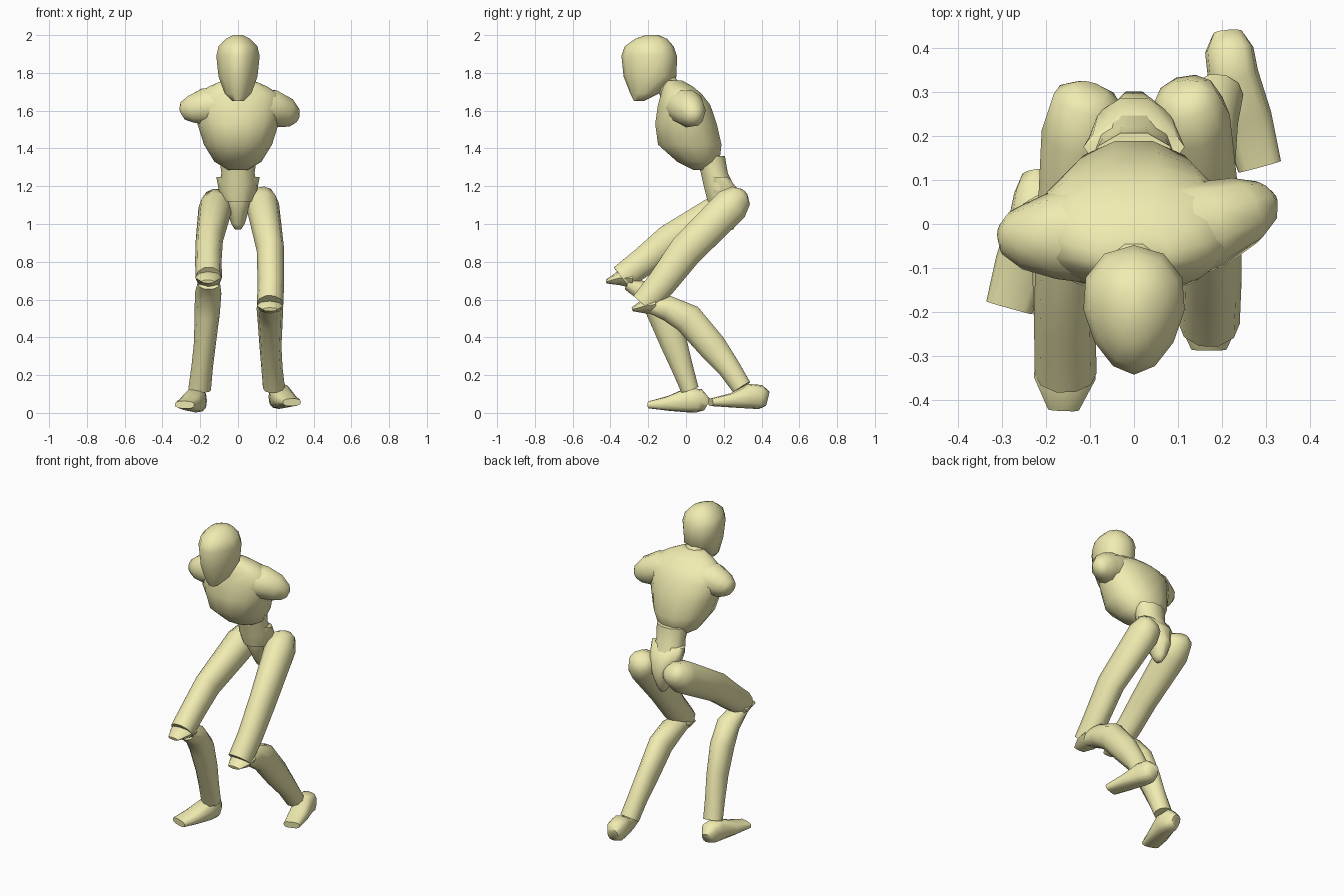
import bpy, bmesh, math
from mathutils import Vector

mat = bpy.data.materials.new("pale_yellow")
mat.diffuse_color = (0.88, 0.84, 0.44, 1)


def loft(name, rings, n=10, axis=None, ref=(1, 0, 0), power=1.0, egg=0.0):
    """Skin rings (x, y, z, half width, half depth) along a path."""
    bm = bmesh.new()
    pts = [Vector(r[:3]) for r in rings]
    loops = []
    for i, r in enumerate(rings):
        t = Vector(axis) if axis else pts[min(i + 1, len(pts) - 1)] - pts[max(i - 1, 0)]
        t.normalize()
        side = Vector(ref)
        side = (side - t * side.dot(t)).normalized()
        up = t.cross(side)
        loop = []
        for k in range(n):
            a = 2 * math.pi * k / n
            c, s = math.cos(a), math.sin(a)
            c = math.copysign(abs(c) ** power, c)
            s = math.copysign(abs(s) ** power, s)
            loop.append(bm.verts.new(pts[i] + side * c * r[3] * (1 + egg * s) + up * s * r[4]))
        loops.append(loop)
    for a, b in zip(loops, loops[1:]):
        for k in range(n):
            bm.faces.new((a[k], a[(k + 1) % n], b[(k + 1) % n], b[k]))
    bm.faces.new(loops[0])
    bm.faces.new(loops[-1])
    bmesh.ops.recalc_face_normals(bm, faces=bm.faces)
    me = bpy.data.meshes.new(name)
    bm.to_mesh(me)
    bm.free()
    ob = bpy.data.objects.new(name, me)
    bpy.context.collection.objects.link(ob)
    me.materials.append(mat)
    bpy.ops.object.select_all(action='DESELECT')
    ob.select_set(True)
    bpy.context.view_layer.objects.active = ob
    bpy.ops.object.shade_smooth_by_angle(angle=math.radians(62))
    return ob


UP = (0, 0, 1)

# Head: egg shape, narrower toward the face
loft("head", [(0, -.25, 1.65, .03, .025), (0, -.22, 1.69, .07, .075),
              (0, -.19, 1.78, .103, .14), (0, -.195, 1.89, .115, .147),
              (0, -.195, 1.94, .103, .13), (0, -.185, 1.98, .065, .085),
              (0, -.18, 2.0, .025, .035)], 12, UP, egg=.2)
loft("neck", [(0, -.06, 1.66, .08, .07), (0, -.1, 1.74, .065, .06),
              (0, -.14, 1.82, .06, .055)], 10)

# Ribcage, leaning forward, flaring into the shoulder line
loft("chest", [(0, .08, 1.285, .05, .04), (0, .065, 1.33, .125, .115),
               (0, .02, 1.42, .18, .172), (0, 0, 1.53, .215, .167),
               (0, -.01, 1.63, .235, .142), (0, -.025, 1.69, .215, .11),
               (0, -.045, 1.73, .15, .08), (0, -.065, 1.76, .08, .045)], 14, UP, power=.95)

# Shoulder stubs, body turned slightly
loft("right_shoulder", [(.06, -.02, 1.63, .12, .09), (.18, 0, 1.615, .1, .1),
                        (.25, .03, 1.59, .08, .085), (.295, .05, 1.565, .05, .055),
                        (.312, .058, 1.555, .02, .025)], 10, ref=(0, 1, 0))
loft("left_shoulder", [(-.06, -.02, 1.63, .12, .09), (-.18, -.025, 1.622, .1, .1),
                       (-.25, -.028, 1.607, .075, .075), (-.29, -.02, 1.6, .05, .05),
                       (-.303, -.018, 1.595, .02, .02)], 10, ref=(0, 1, 0))

# Waist and wedge-shaped pelvis
loft("waist", [(0, .13, 1.36, .1, .08), (0, .15, 1.27, .088, .075),
               (0, .175, 1.2, .1, .085), (0, .195, 1.12, .08, .085)], 10, UP)
loft("pelvis", [(0, .175, 1.25, .115, .05), (0, .2, 1.17, .1, .09),
                (0, .22, 1.08, .06, .085), (0, .225, 1.0, .035, .045),
                (0, .225, .97, .015, .025)], 10, UP)

# Thighs
loft("right_thigh", [(.11, .305, 1.165, .04, .03), (.117, .288, 1.148, .072, .07),
                     (.13, .24, 1.1, .088, .1),
                     (.172, .0, .86, .073, .095), (.174, -.13, .685, .07, .082),
                     (.17, -.225, .575, .07, .073)], 10)
loft("left_thigh", [(-.1, .305, 1.145, .04, .03), (-.107, .285, 1.13, .076, .068),
                    (-.12, .205, 1.08, .09, .1),
                    (-.152, -.09, .91, .072, .09), (-.157, -.22, .805, .07, .08),
                    (-.155, -.34, .715, .07, .073)], 10)

# Pointed knee flaps
loft("right_knee", [(.17, -.16, .575, .068, .05), (.17, -.22, .565, .07, .04),
                    (.17, -.285, .548, .04, .01)], 8)
loft("left_knee", [(-.155, -.28, .71, .068, .05), (-.157, -.35, .715, .07, .04),
                   (-.16, -.422, .695, .035, .01)], 8)

# Shins with calf bulge
loft("right_shin", [(.168, -.22, .575, .06, .035), (.168, -.1, .555, .07, .07),
                    (.17, .01, .5, .067, .085), (.172, .14, .35, .058, .08),
                    (.18, .23, .235, .056, .063), (.19, .295, .135, .058, .055)], 10)
loft("left_shin", [(-.155, -.31, .685, .06, .035), (-.158, -.2, .635, .07, .065),
                   (-.163, -.13, .53, .067, .08), (-.175, -.065, .37, .058, .075),
                   (-.19, -.02, .24, .057, .06), (-.203, .02, .125, .06, .05)], 10)

# Feet, toes turned outward
loft("right_foot", [(.213, .431, .075, .035, .04), (.216, .395, .084, .055, .064),
                    (.225, .335, .088, .058, .066), (.255, .24, .066, .058, .038),
                    (.285, .13, .056, .05, .02)], 12, power=.75)
loft("left_foot", [(-.225, .108, .045, .032, .036), (-.218, .07, .064, .054, .063),
                   (-.225, .01, .068, .058, .066), (-.255, -.09, .05, .06, .04),
                   (-.283, -.19, .043, .054, .02)], 12, power=.75)
